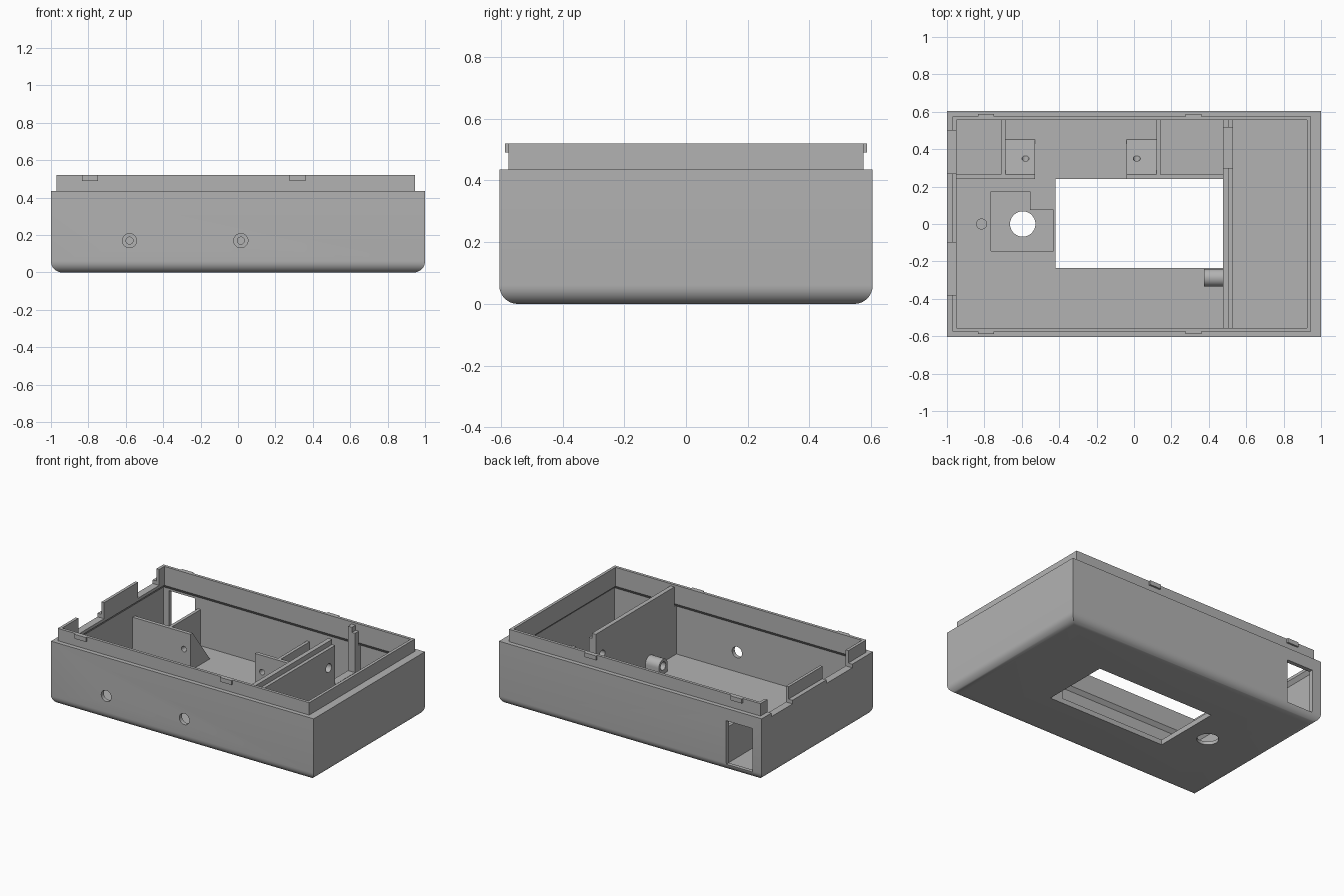
import bpy, bmesh, math
from mathutils import Matrix, Vector

if "Cube" in bpy.data.objects:
    bpy.data.objects.remove(bpy.data.objects["Cube"])

GREY = (0.45, 0.45, 0.45, 1)
mat = bpy.data.materials.new("plain grey plastic")
mat.use_nodes = True
mat.diffuse_color = GREY
mat.node_tree.nodes["Principled BSDF"].inputs["Base Color"].default_value = GREY


def make(name, bm):
    bmesh.ops.recalc_face_normals(bm, faces=bm.faces)
    me = bpy.data.meshes.new(name)
    bm.to_mesh(me)
    bm.free()
    me.materials.append(mat)
    ob = bpy.data.objects.new(name, me)
    bpy.context.collection.objects.link(ob)
    return ob


def loft(name, rings):
    """Closed solid through rectangles given as (x0, x1, y half width, z)."""
    bm = bmesh.new()
    loops = [[bm.verts.new(p) for p in ((a, -h, z), (b, -h, z), (b, h, z), (a, h, z))]
             for a, b, h, z in rings]
    for lo, hi in zip(loops, loops[1:]):
        for i in range(4):
            j = (i + 1) % 4
            bm.faces.new((lo[i], lo[j], hi[j], hi[i]))
    bm.faces.new(loops[0])
    bm.faces.new(loops[-1])
    return make(name, bm)


def extrude_x(name, x0, x1, profile):
    """Prism along x from a (y, z) profile."""
    bm = bmesh.new()
    face = bm.faces.new([bm.verts.new((x0, y, z)) for y, z in profile])
    out = bmesh.ops.extrude_face_region(bm, geom=[face])["geom"]
    bmesh.ops.translate(bm, vec=(x1 - x0, 0, 0),
                        verts=[v for v in out if isinstance(v, bmesh.types.BMVert)])
    return make(name, bm)


def box(name, x0, x1, y0, y1, z0, z1):
    return extrude_x(name, x0, x1, [(y0, z0), (y1, z0), (y1, z1), (y0, z1)])


def rod(name, centre, radius, length, axis):
    bm = bmesh.new()
    turn = Vector((0, 0, 1)).rotation_difference(Vector(axis)).to_matrix().to_4x4()
    bmesh.ops.create_cone(bm, cap_ends=True, segments=32, radius1=radius, radius2=radius,
                          depth=length, matrix=Matrix.Translation(centre) @ turn)
    return make(name, bm)


def cut(target, cutters):
    bpy.context.view_layer.objects.active = target
    for c in cutters:
        m = target.modifiers.new("cut", 'BOOLEAN')
        m.operation, m.solver, m.object = 'DIFFERENCE', 'EXACT', c
        bpy.ops.object.modifier_apply(modifier=m.name)


def drop(cutters):
    for c in cutters:
        bpy.data.objects.remove(c)


X, Y, Z = (1, 0, 0), (0, 1, 0), (0, 0, 1)
FLOOR, RIM, TOP, R = 0.035, 0.435, 0.52, 0.06
SCREWS = (-0.58, 0.015)

# Shell: rounded bottom edge, stepped rim, overhanging inner lip and floor
rings = []
for i in range(9):
    t = math.radians(90 * i / 8)
    d, z = R * (1 - math.sin(t)), R * (1 - math.cos(t))
    rings.append((-1 + d, 1 - d, 0.605 - d, z))
rings += [(-1, 1, 0.605, RIM), (-0.97, 0.945, 0.575, RIM), (-0.97, 0.945, 0.575, TOP),
          (-0.95, 0.925, 0.555, TOP), (-0.95, 0.925, 0.555, 0.39),
          (-0.97, 0.95, 0.577, 0.365), (-0.97, 0.95, 0.577, FLOOR)]
shell = loft("case_shell", rings)

# Openings in floor, walls and rim
cutters = [
    box("cut_screen", -0.42, 0.477, -0.235, 0.24, -0.1, 0.2),
    rod("cut_knob", (-0.595, 0, 0), 0.068, 0.3, Z),
    extrude_x("cut_pad_a", -0.765, -0.555, [(-0.145, 0.023), (0.175, 0.023), (0.175, 0.1), (-0.145, 0.1)]),
    box("cut_pad_b", -0.6, -0.43, -0.145, 0.075, 0.023, 0.1),
    rod("cut_dimple", (-0.815, 0, 0.07), 0.027, 0.1, Z),
    box("cut_port", -0.93, -0.73, 0.5, 0.7, 0.05, 0.35),
    box("cut_rim_a", -1.1, -0.94, -0.38, -0.1, 0.41, 0.6),
    box("cut_rim_b", -1.1, -0.94, 0.27, 0.5, 0.41, 0.6),
]
cutters += [rod("cut_access", (x, -0.6, 0.17), 0.038, 0.2, Y) for x in SCREWS]
cut(shell, cutters)
drop(cutters)

# Snap clips on the long sides of the lip
for side in (-1, 1):
    for x in (-0.835, 0.275):
        y0, y1 = sorted((side * 0.57, side * 0.587))
        box("snap_clip", x, x + 0.087, y0, y1, 0.49, TOP)

# Rear compartments: cross plates, partitions and screw wedges
B, H = FLOOR - 0.005, 0.285
plates = [box("cross_plate_right", -0.975, -0.53, 0.24, 0.265, B, H),
          box("cross_plate_left", -0.04, 0.48, 0.24, 0.265, B, H)]
for x in (-0.71, 0.12):
    box("partition", x, x + 0.022, 0.262, 0.58, B, H)
wedges = [extrude_x("screw_wedge", x, x + 0.16, [(0.264, B), (0.455, B), (0.264, H)])
          for x in (-0.69, -0.04)]
for i, x in enumerate(SCREWS):
    drill = rod("cut_screw", (x, 0.36, 0.17), 0.019, 0.4, Y)
    cut(plates[i], [drill])
    cut(wedges[i], [drill])
    drop([drill])

# Tall divider with a cable notch and a wire hole
def notched(top):
    return [(-0.578, B), (0.578, B), (0.578, 0.37), (0.556, 0.37), (0.556, top), (0.515, top),
            (0.515, 0.2), (0.3, 0.2), (0.3, top), (-0.556, top), (-0.556, 0.37), (-0.578, 0.37)]


divider = extrude_x("divider", 0.477, 0.507, notched(0.505))
backing = extrude_x("divider_backing", 0.507, 0.53, notched(0.47))
wire = rod("cut_wire", (0.5, 0.23, 0.34), 0.03, 0.3, X)
cut(divider, [wire])
cut(backing, [wire])
drop([wire])

# Round-topped lug beside the screen opening
arc = [(-0.2875 + 0.0475 * math.cos(math.pi * i / 16), 0.09 + 0.0475 * math.sin(math.pi * i / 16))
       for i in range(17)]
lug = extrude_x("lug", 0.375, 0.48, [(-0.335, B), (-0.24, B)] + arc)
bore = rod("cut_lug", (0.37, -0.2875, 0.09), 0.028, 0.16, X)
cut(lug, [bore])
drop([bore])

# Smooth the rounded faces, keep edges sharp
for ob in (shell, lug, divider, backing, *plates, *wedges):
    bpy.ops.object.select_all(action='DESELECT')
    ob.select_set(True)
    bpy.context.view_layer.objects.active = ob
    bpy.ops.object.shade_smooth_by_angle(angle=math.radians(30))
